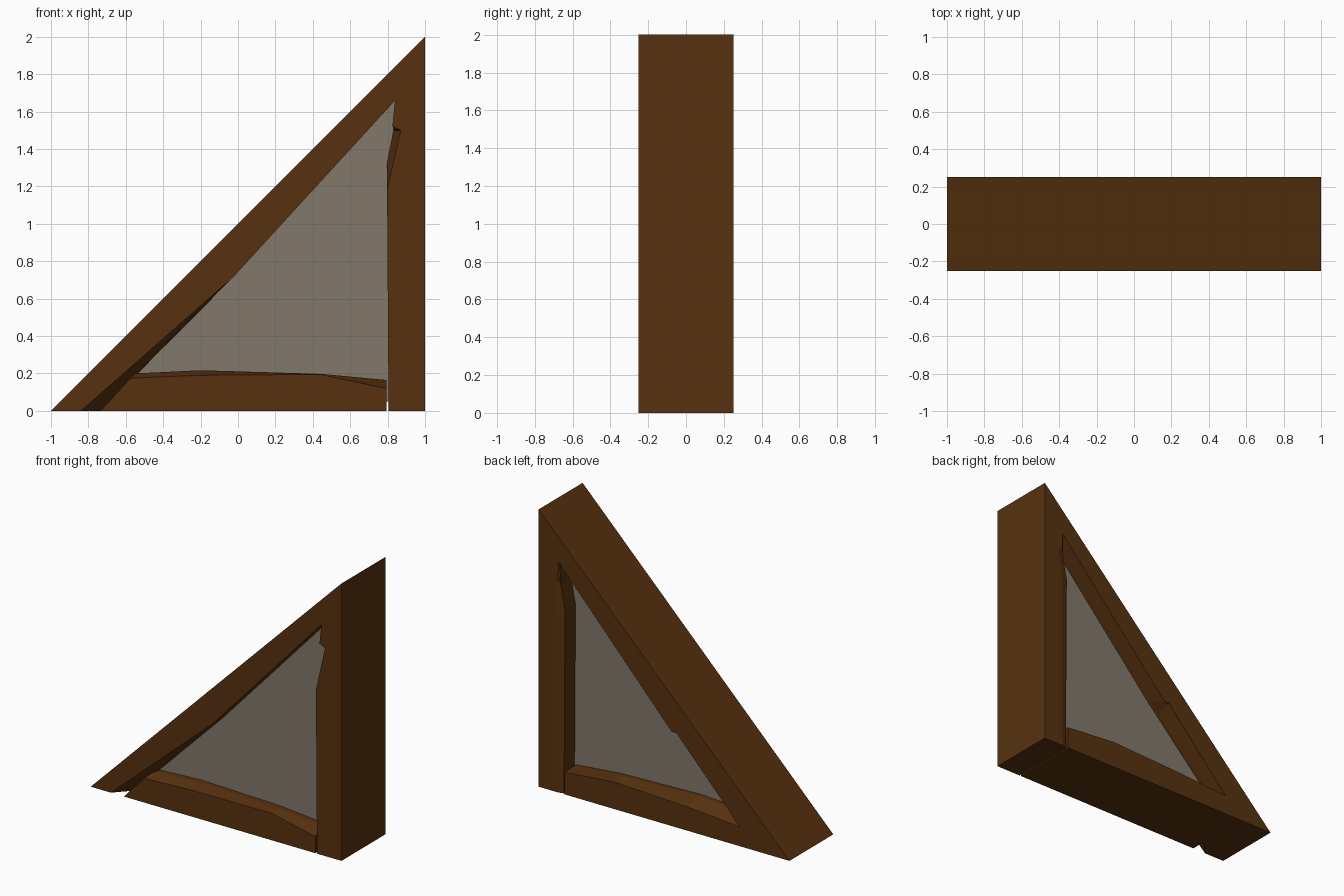
import bpy
import bmesh

if "Cube" in bpy.data.objects:
    bpy.data.objects.remove(bpy.data.objects["Cube"])


def material(name, rgb):
    m = bpy.data.materials.new(name)
    m.diffuse_color = (*rgb, 1.0)
    m.use_nodes = True
    m.node_tree.nodes["Principled BSDF"].inputs["Base Color"].default_value = m.diffuse_color
    return m


wood = material("dark wood", (0.095, 0.031, 0.0048))
plaster = material("grey plaster", (0.223, 0.188, 0.147))


def loft(name, rings, mat):
    """Skin a solid through matching (x, z) outlines placed at increasing y."""
    bm = bmesh.new()
    loops = [[bm.verts.new((x, y, z)) for x, z in pts] for y, pts in rings]
    n = len(loops[0])
    for a, b in zip(loops, loops[1:]):
        for i in range(n):
            j = (i + 1) % n
            bm.faces.new((a[i], a[j], b[j], b[i]))
    bm.faces.new(loops[0][::-1])
    bm.faces.new(loops[-1])
    bmesh.ops.recalc_face_normals(bm, faces=bm.faces)
    me = bpy.data.meshes.new(name)
    bm.to_mesh(me)
    bm.free()
    me.materials.append(mat)
    ob = bpy.data.objects.new(name, me)
    bpy.context.collection.objects.link(ob)
    return ob


def frame_outline(post_edge, rafter_edge):
    # Straight outer triangle, hand-hewn inner edges
    return [(-1, 0), (1, 2), (1, 0)] + post_edge + [(0.84, 1.66)] + rafter_edge


# Upright post and sloping rafter, joined at the peak
post_front = [(0.805, 0), (0.797, 1.18), (0.87, 1.5), (0.825, 1.52)]
post_mid = [(0.805, 0), (0.797, 1.32), (0.832, 1.5), (0.83, 1.52)]
post_back = [(0.845, 0), (0.845, 1.3), (0.88, 1.52), (0.847, 1.55)]
rafter_front = [(-0.03, 0.71), (-0.10, 0.65), (-0.84, 0)]
rafter_mid = [(-0.03, 0.71), (-0.10, 0.64), (-0.735, 0)]
rafter_back = [(-0.06, 0.68), (-0.10, 0.68), (-0.735, 0)]
loft("post_and_rafter", [
    (-0.25, frame_outline(post_front, rafter_front)),
    (-0.14, frame_outline(post_mid, rafter_mid)),
    (0.14, frame_outline(post_mid, rafter_mid)),
    (0.24, frame_outline(post_mid, rafter_back)),
    (0.25, frame_outline(post_back, rafter_back)),
], wood)


def sill_outline(top):
    return [(-0.735, 0), (0.793, 0)] + top


# Bottom sill with worn upper edges
top_front = [(0.793, 0.12), (0.44, 0.195), (-0.2, 0.19), (-0.575, 0.175)]
top_mid = [(0.793, 0.165), (0.44, 0.198), (-0.2, 0.217), (-0.55, 0.2)]
top_back = [(0.793, 0.16), (0.39, 0.195), (-0.2, 0.17), (-0.61, 0.14)]
loft("sill", [
    (-0.25, sill_outline(top_front)),
    (-0.17, sill_outline(top_mid)),
    (0.15, sill_outline(top_mid)),
    (0.25, sill_outline(top_back)),
], wood)

# Recessed infill panel, its rim buried in the beams
panel = [(-0.72, 0.14), (-0.62, 0.05), (0.9, 0.05), (0.9, 1.78)]
loft("infill_panel", [(-0.13, panel), (0.12, panel)], plaster)
